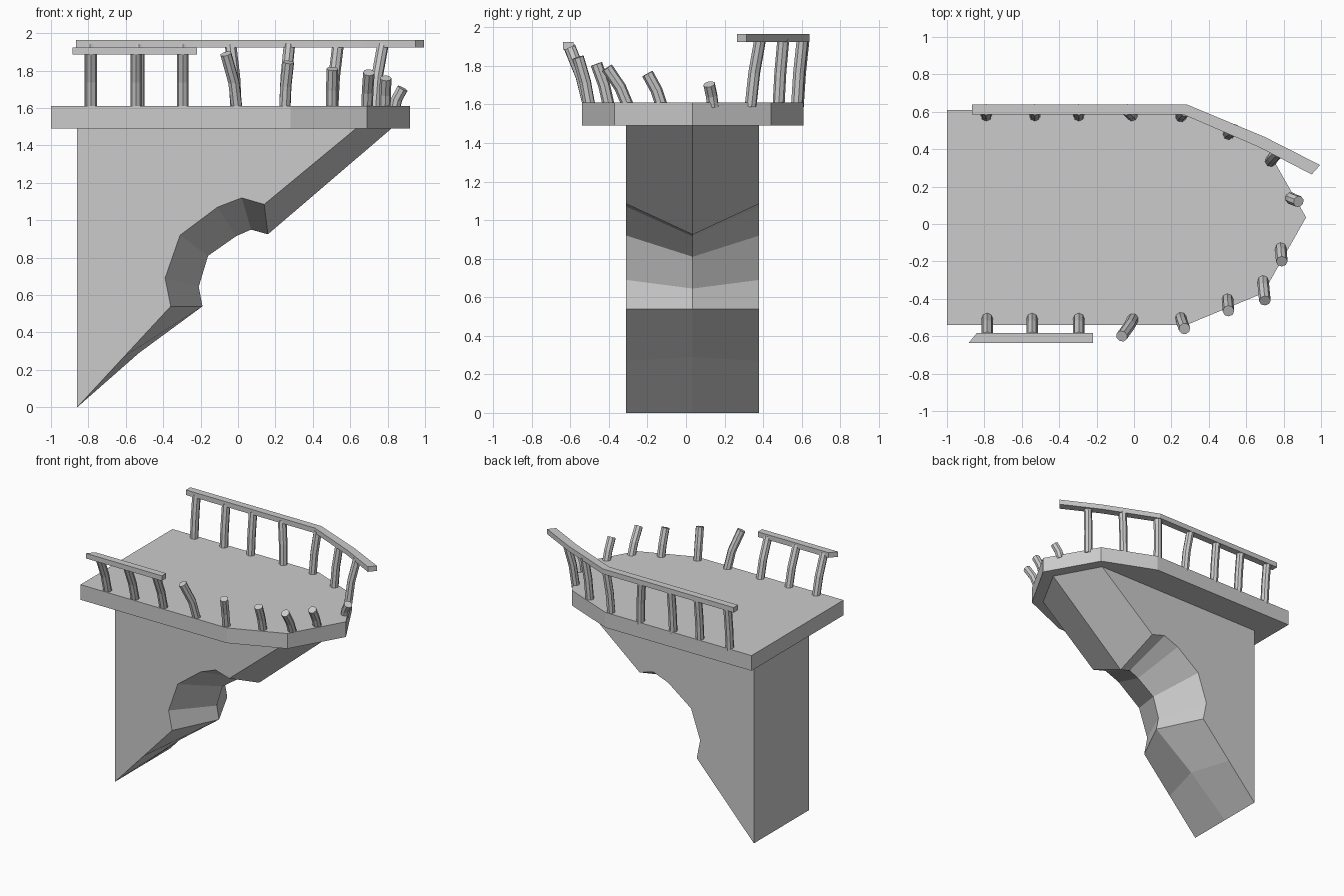
import bpy
import bmesh
from mathutils import Vector

cube = bpy.data.objects.get("Cube")
if cube:
    bpy.data.objects.remove(cube, do_unlink=True)

stone = bpy.data.materials.new("grey stone")
stone.use_nodes = True
stone.diffuse_color = (0.6, 0.6, 0.6, 1)
stone.node_tree.nodes["Principled BSDF"].inputs["Base Color"].default_value = (0.6, 0.6, 0.6, 1)

MID_Y = 0.035


def loft(name, rings, closed_caps=True):
    """Join equal-length rings of points into a capped solid."""
    bm = bmesh.new()
    loops = [[bm.verts.new(p) for p in ring] for ring in rings]
    n = len(loops[0])
    for a, b in zip(loops, loops[1:]):
        for i in range(n):
            j = (i + 1) % n
            bm.faces.new((a[i], a[j], b[j], b[i]))
    if closed_caps:
        bm.faces.new(loops[0][::-1])
        bm.faces.new(loops[-1])
    bmesh.ops.recalc_face_normals(bm, faces=bm.faces)
    mesh = bpy.data.meshes.new(name)
    bm.to_mesh(mesh)
    bm.free()
    mesh.materials.append(stone)
    obj = bpy.data.objects.new(name, mesh)
    bpy.context.collection.objects.link(obj)
    return obj


def slab(name, outline, z0, z1):
    return loft(name, [[(x, y, z) for x, y in outline] for z in (z0, z1)])


def post(name, points, radius=0.031, sides=8):
    """Bent round post through the given points."""
    curve = bpy.data.curves.new(name, "CURVE")
    curve.dimensions = "3D"
    curve.bevel_depth = radius
    curve.bevel_resolution = (sides - 4) // 2
    curve.use_fill_caps = True
    line = curve.splines.new("POLY")
    line.points.add(len(points) - 1)
    for p, co in zip(line.points, points):
        p.co = (*co, 1)
    line.use_smooth = False
    curve.materials.append(stone)
    obj = bpy.data.objects.new(name, curve)
    bpy.context.collection.objects.link(obj)


# Platform with a pointed end, mirrored about its centre line
half = [(-1, 0.575), (0.28, 0.575), (0.69, 0.405)]
outline = [(x, MID_Y - w) for x, w in half] + [(0.92, MID_Y)]
outline += [(x, MID_Y + w) for x, w in reversed(half)]
slab("platform", outline, 1.49, 1.61)

# Support bracket: outer profile on both sides, a proud ridge in the middle
outer = [(-0.86, 1.49), (-0.86, 0), (-0.61, 0.27), (-0.36, 0.54), (-0.39, 0.69),
         (-0.31, 0.92), (-0.11, 1.07), (0.02, 1.12), (0.14, 1.085), (0.63, 1.49)]
ridge = [(-0.86, 1.49), (-0.86, 0), (-0.53, 0.29), (-0.19, 0.54), (-0.21, 0.645),
         (-0.16, 0.81), (-0.01, 0.915), (0.07, 0.95), (0.16, 0.925), (0.82, 1.49)]
loft("support_bracket", [[(x, MID_Y + dy, z) for x, z in prof]
                         for prof, dy in ((outer, -0.345), (ridge, 0), (outer, 0.345))])

# Handrails
slab("back_rail", [(-0.865, 0.585), (0.265, 0.585), (0.67, 0.41), (0.95, 0.265),
                   (0.995, 0.315), (0.70, 0.465), (0.28, 0.64), (-0.865, 0.64)], 1.925, 1.965)
slab("front_rail", [(-0.885, -0.637), (-0.22, -0.637), (-0.22, -0.583), (-0.84, -0.583)],
     1.885, 1.925)

# Posts: base x, y and top x, y, z, with a knee part way up
post_ends = {
    "front_post": [(x, -0.503, x, -0.605, 1.9) for x in (-0.785, -0.545, -0.295)],
    "broken_post": [(-0.005, -0.505, -0.065, -0.6, 1.89), (0.25, -0.5, 0.27, -0.56, 1.845),
                    (0.5, -0.4, 0.505, -0.465, 1.81), (0.69, -0.3, 0.7, -0.41, 1.79),
                    (0.785, -0.125, 0.79, -0.2, 1.76), (0.835, 0.14, 0.88, 0.12, 1.705)],
    "back_post": [(x, 0.58, x, 0.61, 1.94) for x in (-0.79, -0.53, -0.295)]
    + [(-0.01, 0.58, -0.04, 0.61, 1.94), (0.25, 0.575, 0.275, 0.605, 1.94),
       (0.505, 0.48, 0.535, 0.505, 1.94), (0.73, 0.335, 0.775, 0.385, 1.94)],
}
for kind, ends in post_ends.items():
    for i, (bx, by, tx, ty, tz) in enumerate(ends, 1):
        base, top = Vector((bx, by, 1.59)), Vector((tx, ty, tz))
        knee = base.lerp(top, 0.5)
        knee.x, knee.y = bx + (tx - bx) * 0.3, by + (ty - by) * 0.38
        post(f"{kind}_{i}", [base, knee, top])
